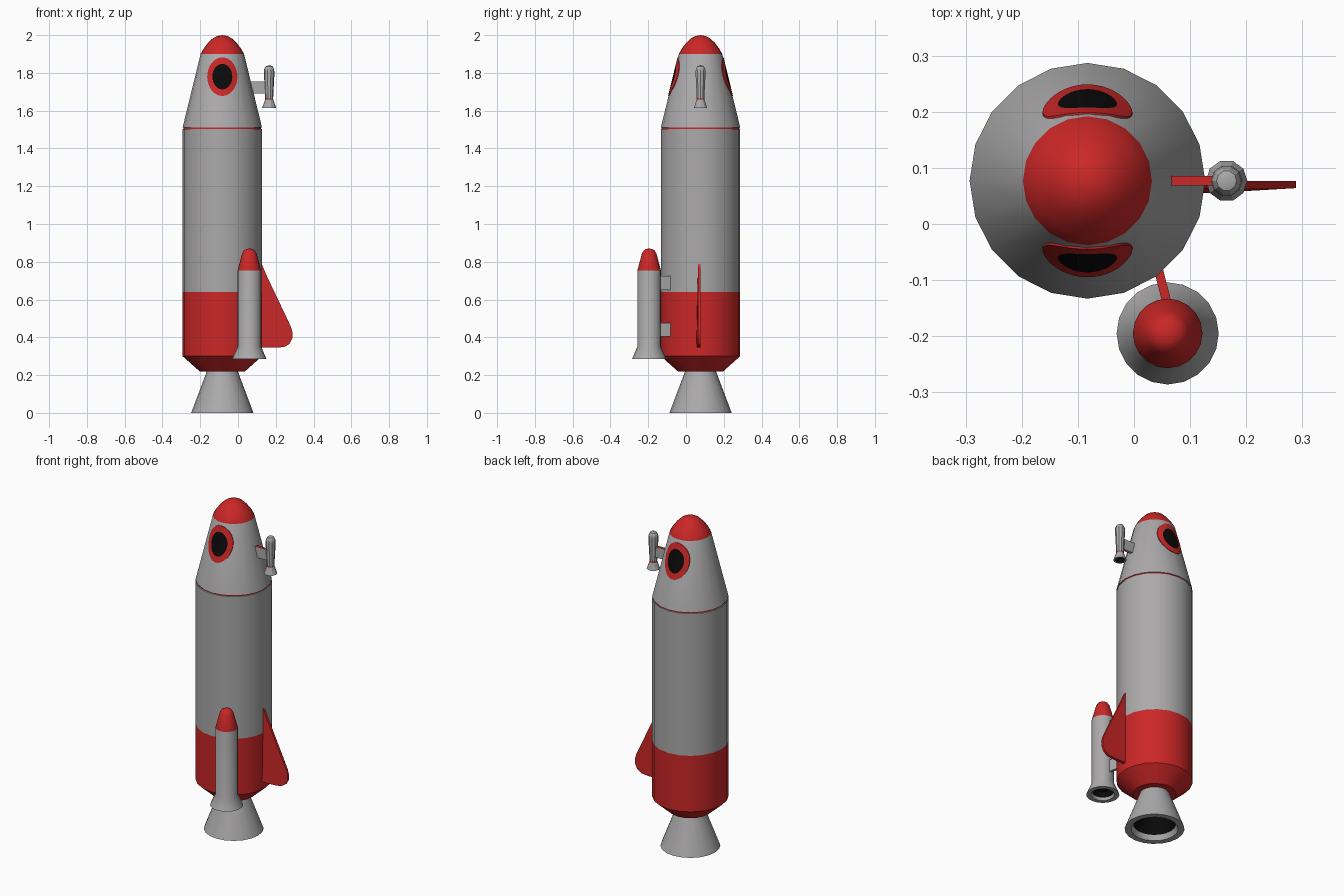
import bpy, bmesh, math
from mathutils import Vector

if "Cube" in bpy.data.objects:
    bpy.data.objects.remove(bpy.data.objects["Cube"])


def material(name, rgb):
    m = bpy.data.materials.new(name)
    m.diffuse_color = (*rgb, 1)
    m.use_nodes = True
    m.node_tree.nodes["Principled BSDF"].inputs["Base Color"].default_value = m.diffuse_color
    return m


MATS = [material("grey metal", (0.41, 0.40, 0.40)),
        material("red paint", (0.60, 0.02, 0.02)),
        material("black", (0.003, 0.003, 0.003))]
GREY, RED, BLACK = range(3)
CX, CY = -0.083, 0.077          # axis of the main hull


def finish(name, bm, smooth=True):
    bmesh.ops.remove_doubles(bm, verts=bm.verts, dist=1e-5)
    bmesh.ops.recalc_face_normals(bm, faces=bm.faces)
    me = bpy.data.meshes.new(name)
    bm.to_mesh(me)
    bm.free()
    for m in MATS:
        me.materials.append(m)
    ob = bpy.data.objects.new(name, me)
    bpy.context.collection.objects.link(ob)
    if smooth:
        bpy.ops.object.select_all(action='DESELECT')
        ob.select_set(True)
        bpy.context.view_layer.objects.active = ob
        bpy.ops.object.shade_smooth_by_angle(angle=math.radians(30))
    return ob


def lathe(name, cx, cy, profile, sides=20):
    """Revolve (radius, z, colour of the band that starts here) points."""
    bm = bmesh.new()
    rings = []
    for r, z, _ in profile:
        if r == 0:
            rings.append([bm.verts.new((cx, cy, z))] * sides)
        else:
            rings.append([bm.verts.new((cx + r * math.cos(math.tau * i / sides),
                                        cy + r * math.sin(math.tau * i / sides), z))
                          for i in range(sides)])
    for k in range(len(rings) - 1):
        a, b = rings[k], rings[k + 1]
        for i in range(sides):
            j = (i + 1) % sides
            f = bm.faces.new(list(dict.fromkeys((a[i], a[j], b[j], b[i]))))
            f.material_index = profile[k][2]
    return finish(name, bm)


# main hull: red base, grey body, seam groove, grey cone, red dome
lathe("hull", CX, CY, [
    (0, 0.22, RED), (0.12, 0.22, RED), (0.21, 0.30, RED), (0.21, 0.64, GREY),
    (0.21, 1.503, GREY), (0.206, 1.504, RED), (0.206, 1.511, GREY),
    (0.21, 1.512, GREY), (0.115, 1.90, RED), (0.098, 1.93, RED),
    (0.075, 1.96, RED), (0.052, 1.982, RED), (0.028, 1.995, RED), (0, 2.0, RED)])

# main engine bell, hollow
lathe("main_nozzle", CX, CY, [
    (0.08, 0.225, GREY), (0.165, 0.0, GREY), (0.13, 0.0, GREY),
    (0.118, 0.03, BLACK), (0.06, 0.15, BLACK), (0, 0.15, BLACK)])

# side booster
BX, BY = 0.06, -0.195
lathe("side_booster", BX, BY, [
    (0, 0.33, BLACK), (0.045, 0.33, BLACK), (0.058, 0.30, GREY),
    (0.065, 0.285, GREY), (0.091, 0.285, GREY), (0.062, 0.352, GREY),
    (0.062, 0.755, RED), (0.038, 0.845, RED), (0.028, 0.861, RED),
    (0.015, 0.868, RED), (0, 0.87, RED)])

# small thruster pod beside the nose
PX = 0.165
lathe("thruster_pod", PX, CY, [
    (0, 1.635, BLACK), (0.018, 1.635, BLACK), (0.026, 1.615, GREY),
    (0.037, 1.615, GREY), (0.022, 1.658, RED), (0.021, 1.664, GREY),
    (0.028, 1.80, GREY), (0.026, 1.82, GREY), (0.018, 1.835, GREY),
    (0, 1.841, GREY)], sides=10)


def strut(name, start, end, width, z0, z1):
    """Flat bar between two plan points, red on its top face."""
    a, b = Vector(start), Vector(end)
    side = Vector((-(b - a).y, (b - a).x)).normalized() * width / 2
    plan = [a - side, b - side, b + side, a + side]
    bm = bmesh.new()
    f = bm.faces.new([bm.verts.new((*p, z0)) for p in plan])
    ext = bmesh.ops.extrude_face_region(bm, geom=[f])
    bmesh.ops.translate(bm, vec=(0, 0, z1 - z0),
                        verts=[v for v in ext["geom"] if isinstance(v, bmesh.types.BMVert)])
    bm.normal_update()
    for f in bm.faces:
        if all(v.co.z > z1 - 1e-4 for v in f.verts):
            f.material_index = RED
    finish(name, bm, smooth=False)


for label, z0, z1 in (("lower", 0.405, 0.477), ("upper", 0.65, 0.725)):
    strut(label + "_booster_strut", (0.043, -0.079), (0.060, -0.145), 0.016, z0, z1)
strut("pod_strut", (0.06, CY), (0.147, CY), 0.017, 1.69, 1.755)

# fin: flat back, thinning towards the tip and the top
outline = [(0.10, 0.345), (0.20, 0.345), (0.245, 0.349), (0.273, 0.366),
           (0.288, 0.395), (0.289, 0.425), (0.28, 0.456), (0.255, 0.51),
           (0.20, 0.625), (0.155, 0.72), (0.125, 0.79), (0.10, 0.80)]
bm = bmesh.new()
front, back = [], []
for x, z in outline:
    thick = 0.023 - 0.010 * max(0, x - 0.12) / 0.17 - 0.009 * max(0, z - 0.5) / 0.3
    front.append(bm.verts.new((x, 0.077 - thick, z)))
    back.append(bm.verts.new((x, 0.077, z)))
bm.faces.new(front)
bm.faces.new(back[::-1])
for i in range(len(outline)):
    j = (i + 1) % len(outline)
    bm.faces.new((front[i], back[i], back[j], front[j]))
for f in bm.faces:
    f.material_index = RED
finish("fin", bm)


def porthole(name, direction):
    """Oval window laid on the cone: black pane in a red frame."""
    bm = bmesh.new()
    n, rings = 40, []
    for s in (0, 0.33, 0.66, 0.67, 0.84, 1.0, 1.0):
        lift = -0.004 if len(rings) == 6 else 0.0025
        ring = []
        for i in range(n):
            t = math.tau * i / n
            x, z = 0.08 * s * math.cos(t), 1.78 + 0.102 * s * math.sin(t)
            r = 0.21 - 0.095 * (z - 1.512) / 0.388
            y = math.sqrt(r * r - x * x) + lift
            ring.append(bm.verts.new((CX + x, CY + direction * y, z)))
        rings.append(ring)
    for k in range(len(rings) - 1):
        for i in range(n):
            j = (i + 1) % n
            f = bm.faces.new((rings[k][i], rings[k][j], rings[k + 1][j], rings[k + 1][i]))
            f.material_index = BLACK if k < 2 else RED
    ob = finish(name, bm)
    # open patch: make sure it faces outwards
    if sum(p.normal.y * p.area for p in ob.data.polygons) * direction < 0:
        ob.data.flip_normals()


porthole("front_window", -1)
porthole("back_window", 1)
